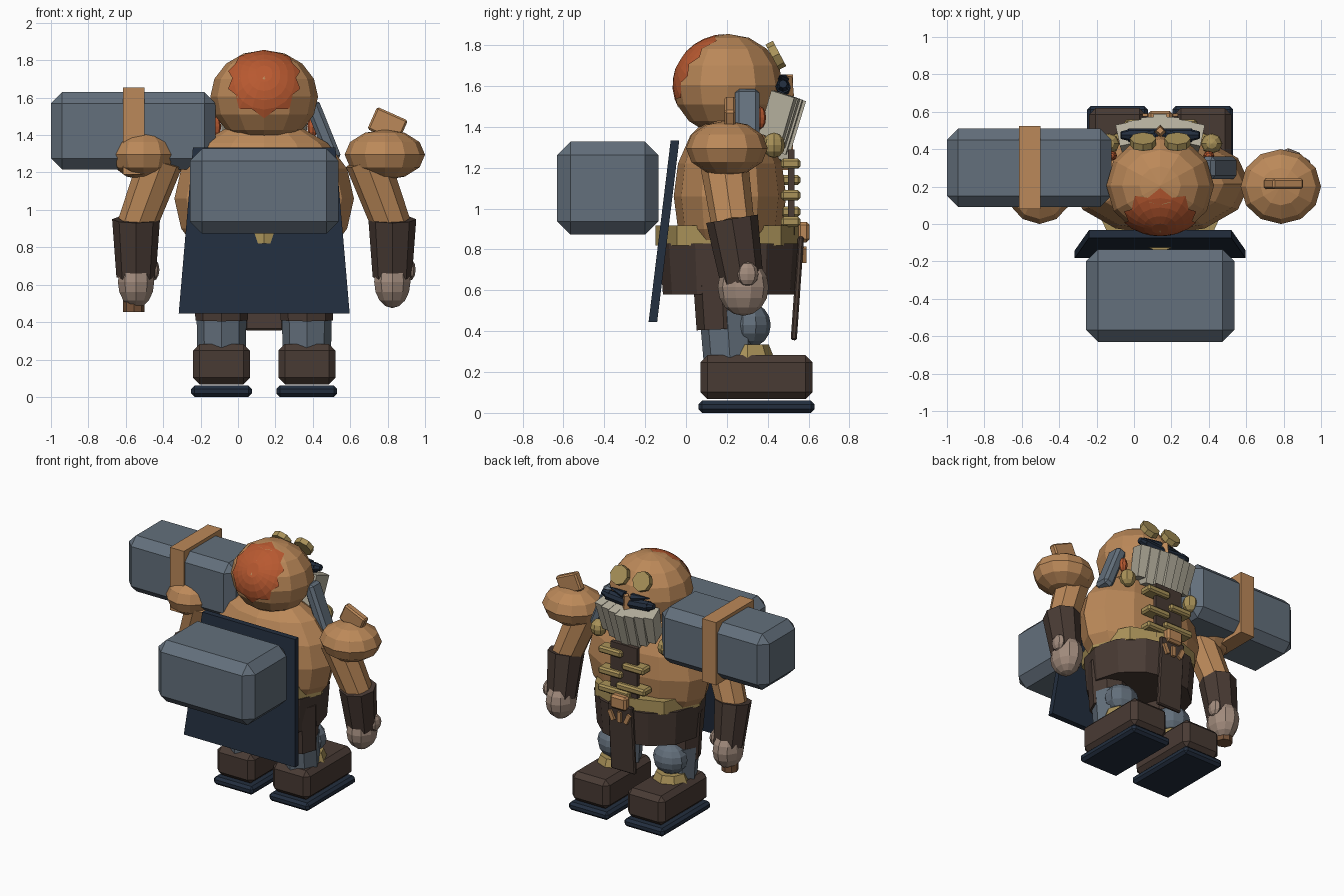
import bpy, bmesh, math
from mathutils import Vector, Matrix, Euler

cube = bpy.data.objects.get("Cube")
if cube:
    bpy.data.objects.remove(cube)

CX = 0.14  # the figure's own centre line


def material(name, rgb):
    m = bpy.data.materials.new(name)
    m.use_nodes = True
    m.diffuse_color = (*rgb, 1)
    m.node_tree.nodes["Principled BSDF"].inputs["Base Color"].default_value = (*rgb, 1)
    return m


TAN = material("tan skin", (.50, .25, .10))
STEEL = material("blue grey", (.125, .16, .20))
NAVY = material("dark navy", (.016, .027, .048))
BROWN = material("dark brown", (.066, .043, .034))
GOLD = material("dull gold", (.40, .29, .10))
BEARD = material("pale grey", (.46, .43, .34))
HAND = material("dusty skin", (.36, .26, .205))
RED = material("rust orange", (.48, .10, .03))
WOOD = material("wood", (.18, .085, .04))


def finish(name, bm, mat):
    bmesh.ops.recalc_face_normals(bm, faces=bm.faces)
    me = bpy.data.meshes.new(name)
    bm.to_mesh(me)
    bm.free()
    me.materials.append(mat)
    ob = bpy.data.objects.new(name, me)
    bpy.context.collection.objects.link(ob)
    return ob


def box(name, mat, centre, size, bevel=0, rot=(0, 0, 0), taper=1):
    """Box with chamfers; taper scales the width of its bottom end."""
    bm = bmesh.new()
    bmesh.ops.create_cube(bm, size=1)
    for v in bm.verts:
        if v.co.z < 0:
            v.co.x *= taper
        v.co = Vector(a * b for a, b in zip(v.co, size))
    if bevel:
        bmesh.ops.bevel(bm, geom=bm.edges[:], offset=bevel, segments=1, affect='EDGES')
    bm.transform(Matrix.Translation(centre) @ Euler([math.radians(a) for a in rot]).to_matrix().to_4x4())
    return finish(name, bm, mat)


def ball(name, mat, centre, radii, seg=12, rings=8):
    bm = bmesh.new()
    bmesh.ops.create_uvsphere(bm, u_segments=seg, v_segments=rings, radius=1)
    bm.transform(Matrix.Translation(centre) @ Matrix.Diagonal((*radii, 1)))
    return finish(name, bm, mat)


def tube(name, mat, p1, p2, r1, r2, seg=8, squash=1):
    """Tapered prism from p1 to p2; squash scales its depth."""
    p1, p2 = Vector(p1), Vector(p2)
    d = p2 - p1
    bm = bmesh.new()
    bmesh.ops.create_cone(bm, cap_ends=True, segments=seg, radius1=r1, radius2=r2, depth=d.length)
    q = Vector((0, 0, 1)).rotation_difference(d)
    bm.transform(Matrix.Translation((p1 + p2) / 2) @ q.to_matrix().to_4x4() @ Matrix.Diagonal((1, squash, 1, 1)))
    return finish(name, bm, mat)


# Torso, belt and skirt
ball("torso", TAN, (CX, .215, 1.06), (.48, .275, .42))
tube("skirt", BROWN, (CX, .22, .58), (CX, .22, .83), .37, .39, 12, .9)
tube("belt", GOLD, (CX, .21, .82), (CX, .21, .917), .40, .40, 8, .9)

# Head
HEAD, HR = Vector((CX, .205, 1.605)), Vector((.288, .27, .25))
ball("head", TAN, HEAD, HR)

# Hair cap with a jagged rim
bm = bmesh.new()
tilt = Matrix.Rotation(math.radians(90 - 30), 3, 'X')
N = 20
rings = []
for step in (.2, .4, .6, .8, 1):
    ring = []
    for i in range(N):
        a = 2 * math.pi * i / N
        half = math.hypot(.75 * math.cos(a), 1.0 * math.sin(a))
        t = half * (step * (1 if step < 1 or i % 2 else .84))
        p = tilt @ Vector((math.sin(t) * math.cos(a), math.sin(t) * math.sin(a), math.cos(t)))
        ring.append(bm.verts.new(HEAD + Vector(1.004 * c * r for c, r in zip(p, HR))))
    rings.append(ring)
bm.faces.new(rings[0])
for lo, hi in zip(rings, rings[1:]):
    for i in range(N):
        j = (i + 1) % N
        bm.faces.new((lo[i], lo[j], hi[j], hi[i]))
finish("hair_cap", bm, RED)

# Face: goggles, nose, moustache, earrings
for s, side in ((1, "left"), (-1, "right")):
    c = Vector((CX + s * .092, .44, 1.75))
    n = Vector((0, .88, .47)) * .02
    tube(side + "_goggle", GOLD, c - n, c + n, .07, .07, 8)
    tube(side + "_moustache", NAVY, (CX, .475, 1.585), (CX + s * .17, .475, 1.60), .036, .036, 8)
    tube(side + "_moustache_tip", NAVY, (CX + s * .15, .475, 1.60), (CX + s * .21, .475, 1.61), .036, .02, 8)
    tube(side + "_moustache_curl", NAVY, (CX + s * .03, .475, 1.63), (CX + s * .16, .46, 1.65), .03, .004, 6)
    ball(side + "_gold_bead", GOLD, (CX + s * .275, .43, 1.31), (.058, .055, .062), 8, 6)
    ball(side + "_red_bead", RED, (CX + s * .26, .365, 1.445), (.03, .027, .055), 8, 6)
tube("nose", TAN, (CX, .48, 1.56), (CX, .50, 1.65), .05, .02, 4)

# Beard of overlapping slats
for i in range(-3, 4):
    k = abs(i)
    box("beard_slat", BEARD, (CX + i * .062, .485 - .012 * k, 1.395 + .02 * k),
        (.07, .12, .31 - .03 * k), 0, (-17, 0, i * -4), .8)

# Ear guard on the left side
box("ear_guard", STEEL, (.455, .30, 1.42), (.08, .12, .34), .02, (0, -22, 0))

# Chest panel and lacing bars
box("chest_panel", BROWN, (CX, .515, 1.08), (.22, .03, .42))
for x, z, w in ((.10, 1.22, .19), (-.09, 1.14, .18), (.10, 1.065, .19), (-.07, .985, .24), (.07, .935, .26)):
    box("lacing_bar", GOLD, (CX + x, .512, z), (w, .095, .05), .012)

# Hanging front apron with pouch and tools
box("front_apron", BROWN, (CX, .545, .61), (.2, .03, .51), .008, (-4, 0, 0))
box("belt_pouch", TAN, (CX, .575, .885), (.13, .06, .10), .015)
for i in (-1, 0, 1):
    box("apron_tool", TAN, (CX + i * .065, .577, .775), (.03, .025, .075), 0, (0, i * 25, 0))

# Legs and boots
for s, side in ((1, "left"), (-1, "right")):
    x = CX + s * .228
    box(side + "_sole", NAVY, (x, .345, .03), (.325, .57, .06), .018)
    box(side + "_boot", BROWN, (x, .345, .175), (.305, .55, .215), .035)
    tube(side + "_ankle_cuff", GOLD, (x, .30, .26), (x, .30, .335), .135, .105, 8)
    tube(side + "_shin", STEEL, (x, .215, .27), (x, .20, .50), .13, .135, 8)
    ball(side + "_knee", STEEL, (x, .31, .43), (.125, .105, .11), 10, 8)
    tube(side + "_thigh", BROWN, (x, .185, .41), (x, .17, .75), .14, .15, 8, .95)

# Arms
for s, side in ((1, "left"), (-1, "right")):
    def at(x, y, z):
        return (CX + s * x, y, z)
    wide = .215 if s > 0 else .182
    ball(side + "_shoulder", TAN, at(.645, .20, 1.295), (wide, .2, .135), 12, 6)
    tube(side + "_upper_arm", TAN, at(.55, .18, 1.27), at(.68, .23, .92), .12, .105, 8)
    tube(side + "_forearm", BROWN, at(.685, .225, .95), at(.685, .275, .64), .128, .105, 8)
    ball(side + "_hand", HAND, at(.685, .28, .615), (.102, .125, .14), 10, 8)
    thumb = CX + s * .685 + .09
    ball(side + "_thumb", HAND, (thumb, .30, .68), (.035, .055, .06), 8, 6)

# Shoulder tab
box("shoulder_tab", TAN, (.80, .215, 1.455), (.18, .055, .13), .01, (0, 24, 0))

# Carried barrel block, its strap and the grip in the right hand
box("barrel_block", STEEL, (-.56, .30, 1.4225), (.88, .42, .415), .06)
box("barrel_strap", TAN, (-.557, .302, 1.4225), (.115, .445, .465))
tube("grip", WOOD, (-.557, .28, .455), (-.557, .28, .65), .057, .057, 8)

# Backpack roll and flared cape plate
box("back_pack", STEEL, (.14, -.383, 1.10), (.795, .495, .455), .065)
bm = bmesh.new()
corners = []
for dy in (0, .042):
    corners.append([bm.verts.new((CX + sx * w, y + dy, z)) for sx, w, y, z in
                    ((-1, .457, -.183, .446), (1, .457, -.183, .446),
                     (1, .381, -.075, 1.333), (-1, .381, -.075, 1.333))])
bm.faces.new(corners[0])
bm.faces.new(corners[1])
for i in range(4):
    j = (i + 1) % 4
    bm.faces.new((corners[0][i], corners[0][j], corners[1][j], corners[1][i]))
finish("cape_plate", bm, NAVY)
